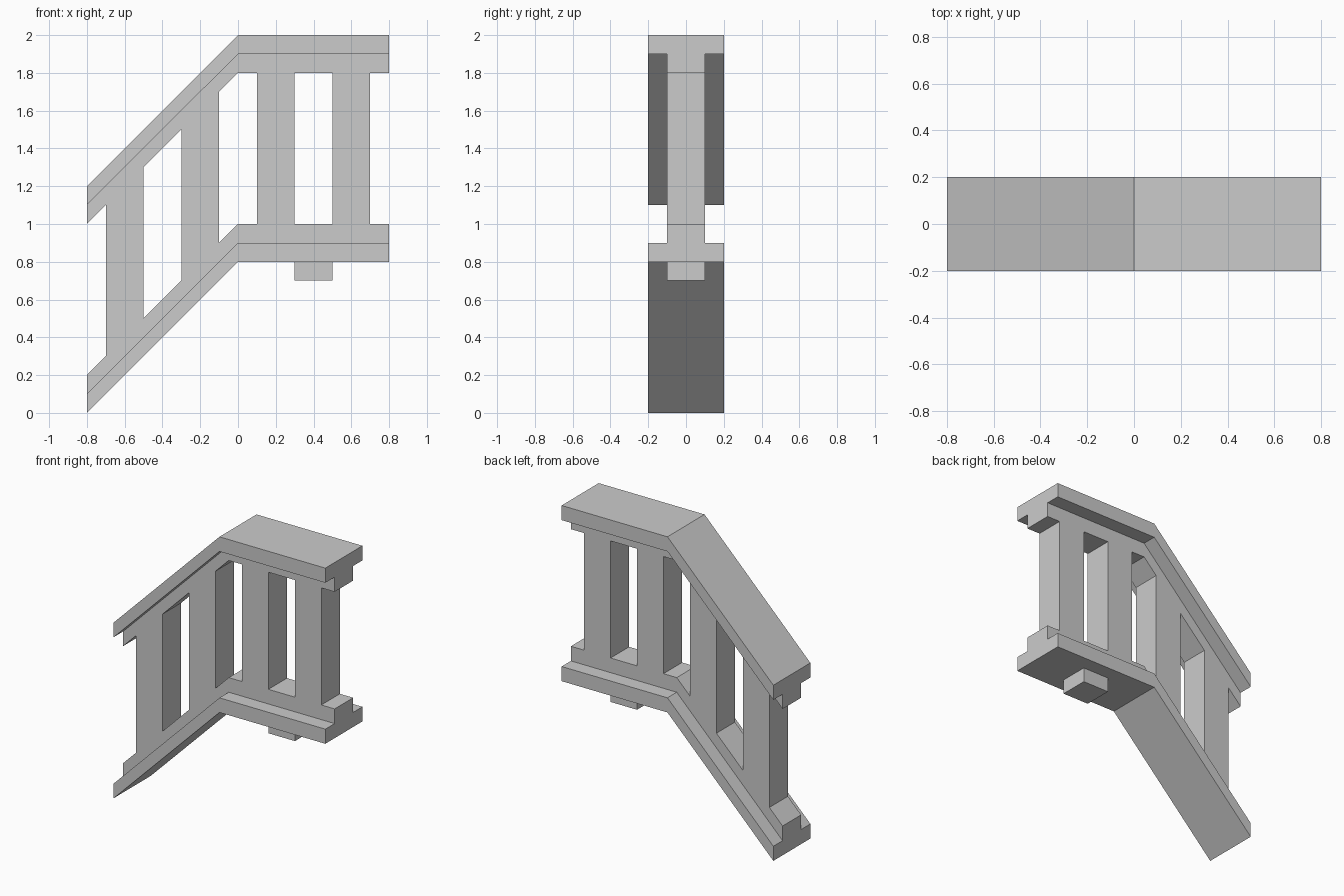
import bpy

if "Cube" in bpy.data.objects:
    bpy.data.objects.remove(bpy.data.objects["Cube"])


def extrude_profile(name, profile, half_depth):
    """Extrude an (x, z) outline, listed counter-clockwise from the front, along y."""
    n = len(profile)
    verts = [(x, y, z) for y in (-half_depth, half_depth) for x, z in profile]
    faces = [tuple(range(n)), tuple(reversed(range(n, 2 * n)))]
    faces += [(i, i + n, (i + 1) % n + n, (i + 1) % n) for i in range(n)]
    mesh = bpy.data.meshes.new(name)
    mesh.from_pydata(verts, [], faces)
    obj = bpy.data.objects.new(name, mesh)
    bpy.context.collection.objects.link(obj)
    return obj


def rise(x):
    """Height offset of the rails: 45 degree slope on the left, level on the right."""
    return min(x, 0.0)


def band(name, xs, bottom, top, half_depth):
    """Solid following the slope between two heights."""
    lower = [(x, bottom + rise(x)) for x in xs]
    upper = [(x, top + rise(x)) for x in reversed(xs)]
    return extrude_profile(name, lower + upper, half_depth)


# Bent rails running the full length
run = [-0.8, 0.0, 0.8]
band("bottom_rail", run, 0.8, 0.9, 0.2)
band("bottom_rail_rib", run, 0.9, 1.0, 0.1)
band("top_rail_rib", run, 1.8, 1.9, 0.1)
band("handrail", run, 1.9, 2.0, 0.2)

# Balusters, with ends cut to the slope
for i, x in enumerate((-0.6, -0.2, 0.2, 0.6)):
    band(f"baluster_{i + 1}", [x - 0.1, x + 0.1], 1.0, 1.8, 0.1)

# Mounting peg under the level section
band("peg", [0.3, 0.5], 0.7, 0.8, 0.1)
